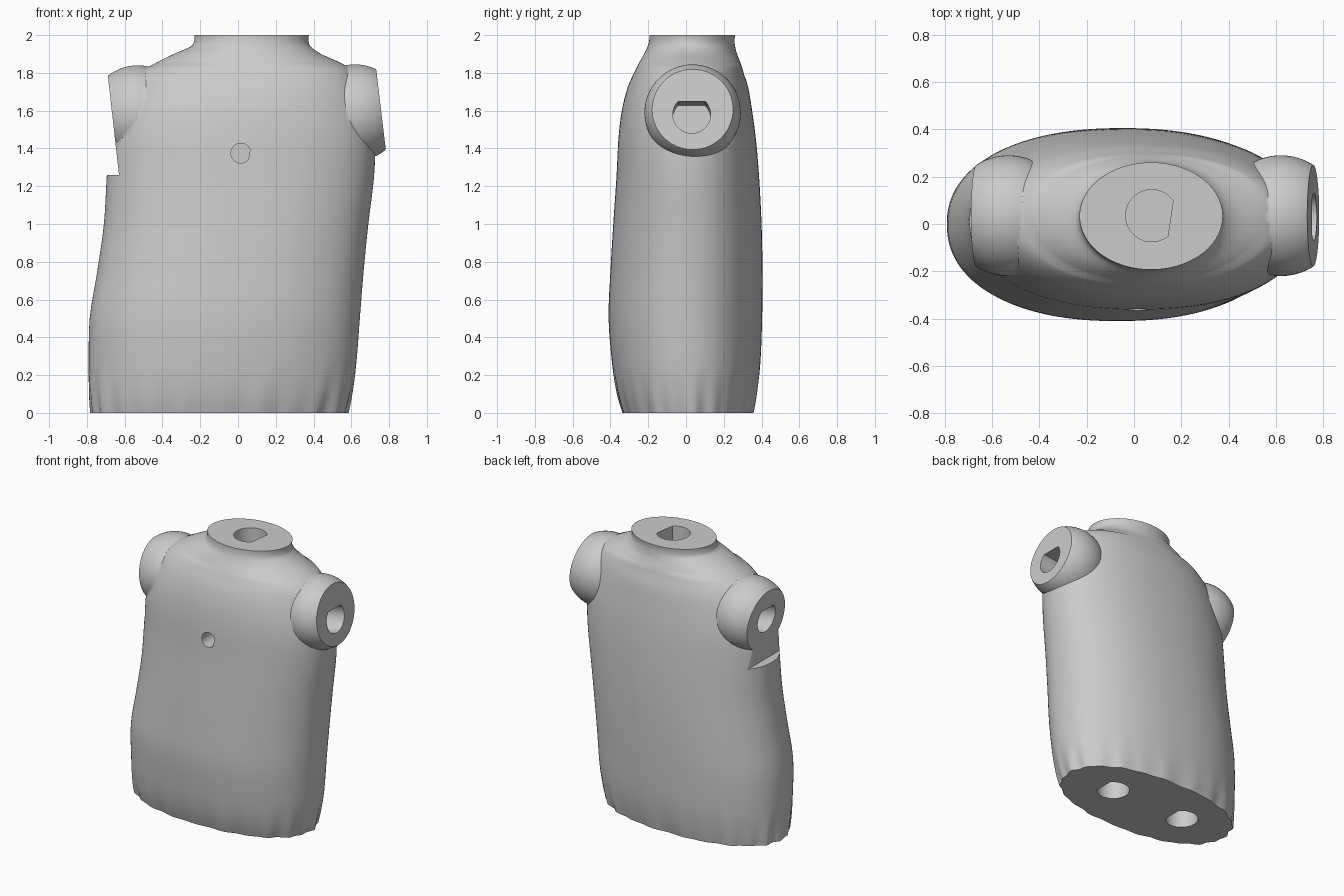
import bpy, bmesh, math
from mathutils import Vector

cube = bpy.data.objects.get("Cube")
if cube:
    bpy.data.objects.remove(cube, do_unlink=True)

GREY = bpy.data.materials.new("plain grey")
GREY.use_nodes = True
colour = (0.6, 0.6, 0.6, 1)
GREY.diffuse_color = colour
GREY.node_tree.nodes["Principled BSDF"].inputs["Base Color"].default_value = colour


def make_object(name, bm):
    """Turn a bmesh into a scene object with outward normals."""
    bmesh.ops.recalc_face_normals(bm, faces=bm.faces)
    mesh = bpy.data.meshes.new(name)
    bm.to_mesh(mesh)
    bm.free()
    mesh.materials.append(GREY)
    obj = bpy.data.objects.new(name, mesh)
    bpy.context.scene.collection.objects.link(obj)
    return obj


def loft(name, rings):
    """Closed skin through rings of equal length, capped at both ends."""
    bm = bmesh.new()
    loops = [[bm.verts.new(p) for p in ring] for ring in rings]
    for low, high in zip(loops, loops[1:]):
        for i in range(len(low)):
            j = (i + 1) % len(low)
            bm.faces.new((low[i], low[j], high[j], high[i]))
    bm.faces.new(loops[0])
    bm.faces.new(loops[-1])
    return make_object(name, bm)


def combine(target, tool, operation):
    """Apply a boolean and discard the tool object."""
    tool.hide_render = True
    mod = target.modifiers.new("combine", "BOOLEAN")
    mod.operation = operation
    mod.solver = "EXACT"
    mod.object = tool
    bpy.context.view_layer.objects.active = target
    bpy.ops.object.modifier_apply(modifier=mod.name)
    bpy.data.objects.remove(tool, do_unlink=True)


def sphere(name, centre, radius):
    bm = bmesh.new()
    bmesh.ops.create_uvsphere(bm, u_segments=64, v_segments=32, radius=radius)
    bmesh.ops.translate(bm, verts=bm.verts, vec=centre)
    return make_object(name, bm)


def slab(name, outline):
    """Prism along y from an x-z outline."""
    return loft(name, [[(x, y, z) for x, z in outline] for y in (-1, 1)])


def peg_hole(name, centre, outward, flat_side, radius, flat, depth):
    """Cutter with a round profile flattened on one side."""
    c, n = Vector(centre), Vector(outward).normalized()
    f = Vector(flat_side)
    f = (f - n * f.dot(n)).normalized()
    g = n.cross(f)
    limit = math.acos(flat / radius)
    angles = [limit + (2 * math.pi - 2 * limit) * i / 40 for i in range(41)]
    profile = [c + (f * math.cos(a) + g * math.sin(a)) * radius for a in angles]
    return loft(name, [[p - n * depth for p in profile], [p + n * 0.06 for p in profile]])


# Torso stations: height, right x, left x, front y, back y
STATIONS = [
    (0, -.775, .575, -.335, .355),
    (.1, -.785, .6, -.365, .375),
    (.25, -.79, .625, -.39, .393),
    (.5, -.785, .645, -.41, .403),
    (.75, -.745, .665, -.4, .405),
    (1, -.71, .69, -.385, .4),
    (1.25, -.695, .72, -.368, .387),
    (1.45, -.68, .725, -.358, .37),
    (1.6, -.64, .7, -.34, .35),
    (1.72, -.58, .66, -.31, .33),
    (1.8, -.52, .62, -.275, .305),
    (1.85, -.44, .55, -.25, .29),
    (1.9, -.34, .44, -.222, .27),
    (1.94, -.25, .385, -.203, .26),
    (1.97, -.232, .373, -.195, .257),
    (2, -.23, .375, -.193, .26),
]


def spline(a, b, c, d, t):
    return b + t * ((c - a) + t * (2 * a - 5 * b + 4 * c - d + t * (3 * (b - c) + d - a))) / 2


def torso_ring(z, x0, x1, y0, y1):
    """Rounded oval with gathered folds near the hem."""
    ring = []
    power = 0.9 if z < 1.85 else 1
    fade = max(0, 1 - z / 0.28) ** 1.5
    for i in range(160):
        a = 2 * math.pi * i / 160
        fold = 1 + fade * (0.011 * math.sin(23 * a) + 0.008 * math.sin(14 * a + 1))
        u = math.copysign(abs(math.cos(a)) ** power, math.cos(a)) * fold
        v = math.copysign(abs(math.sin(a)) ** power, math.sin(a)) * fold
        ring.append(((x0 + x1) / 2 + u * (x1 - x0) / 2, (y0 + y1) / 2 + v * (y1 - y0) / 2, z))
    return ring


rings = []
for i in range(len(STATIONS) - 1):
    a, b = STATIONS[max(i - 1, 0)], STATIONS[i]
    c, d = STATIONS[i + 1], STATIONS[min(i + 2, len(STATIONS) - 1)]
    for step in range(4):
        rings.append(torso_ring(*[spline(*k, step / 4) for k in zip(a, b, c, d)]))
rings.append(torso_ring(*STATIONS[-1]))
torso = loft("torso", rings)

# Shoulder domes
combine(torso, sphere("left_shoulder", (.62, .035, 1.59), .255), "UNION")
combine(torso, sphere("right_shoulder", (-.53, .035, 1.585), .255), "UNION")

# Slanted arm sockets; the right one leaves a ledge in the side
combine(torso, slab("left_arm_cut", [(.71, 2), (.79, 1.33), (1.2, 1.33), (1.2, 2)]), "DIFFERENCE")
combine(torso, slab("right_arm_cut", [(-.713, 2), (-.63, 1.26), (-1.2, 1.26), (-1.2, 2)]), "DIFFERENCE")

# Peg holes for arms, neck, legs and chest
HOLES = [
    ("left_arm_hole", (.76, .03, 1.58), (1, 0, .115), (0, 0, 1), .1, .07, .2),
    ("right_arm_hole", (-.665, .03, 1.58), (-1, 0, .115), (0, 0, 1), .1, .07, .2),
    ("neck_hole", (.075, .035, 2), (0, 0, 1), (1, -.15, 0), .11, .08, .22),
    ("left_leg_hole", (.2, .02, 0), (0, 0, -1), (1, 0, 0), .11, .085, .22),
    ("right_leg_hole", (-.4, .02, 0), (0, 0, -1), (1, 0, 0), .11, .085, .22),
    ("chest_hole", (.015, -.36, 1.375), (0, -1, 0), (1, 0, -.2), .052, .045, .15),
]
for hole in HOLES:
    combine(torso, peg_hole(*hole), "DIFFERENCE")

# Smooth skin with crisp socket rims
bpy.ops.object.select_all(action="DESELECT")
torso.select_set(True)
bpy.context.view_layer.objects.active = torso
bpy.ops.object.shade_smooth_by_angle(angle=math.radians(45))
